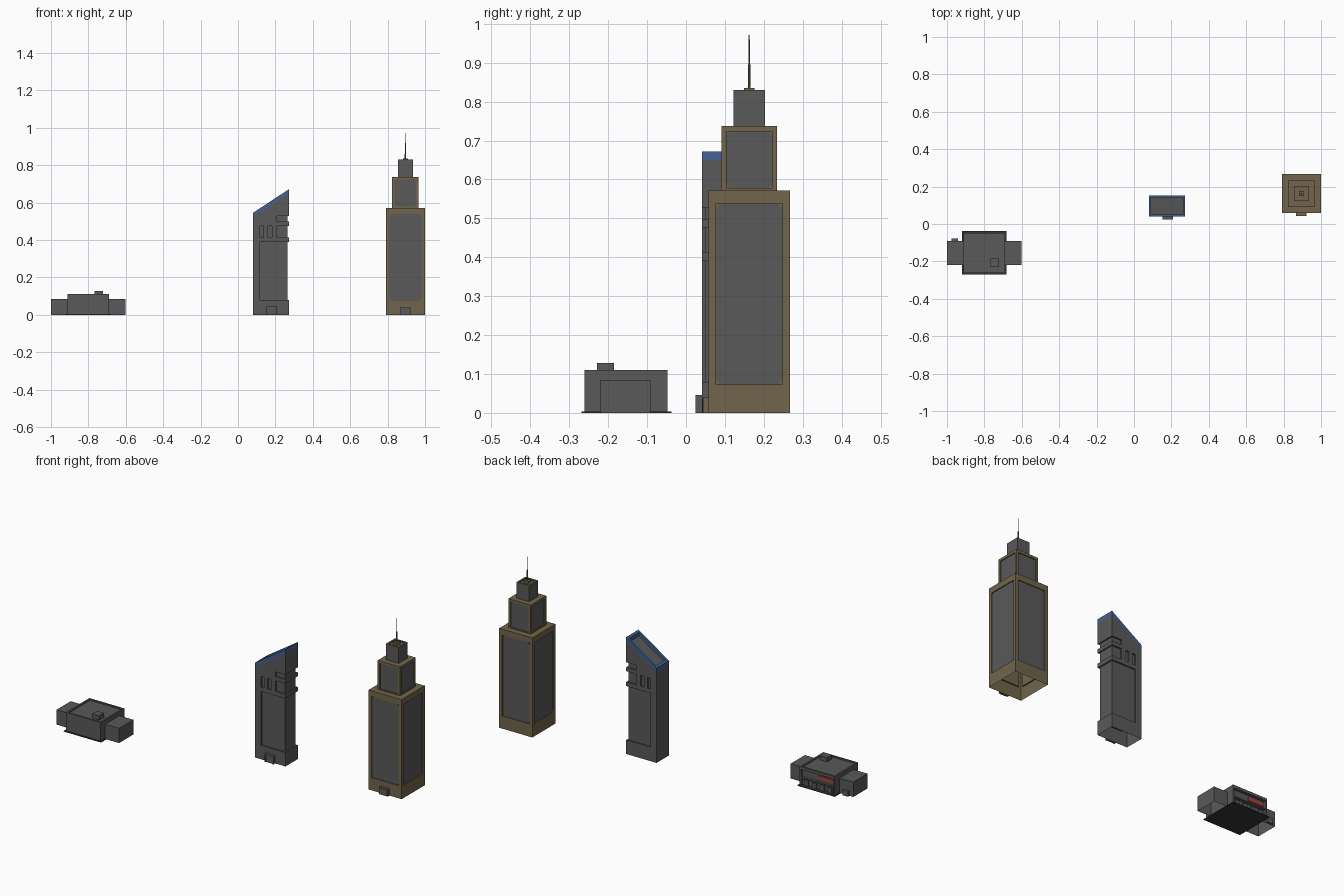
import bpy, bmesh, math
from mathutils import Matrix, Vector

if "Cube" in bpy.data.objects:
    bpy.data.objects.remove(bpy.data.objects["Cube"])


def material(name, r, g, b):
    m = bpy.data.materials.new(name)
    m.diffuse_color = (r, g, b, 1)
    m.use_nodes = True
    m.node_tree.nodes["Principled BSDF"].inputs["Base Color"].default_value = m.diffuse_color
    return m


GREY = material("concrete grey", 0.10, 0.10, 0.10)
BROWN = material("bronze brown", 0.165, 0.13, 0.07)
BLUE = material("trim blue", 0.06, 0.12, 0.29)
RED = material("sign red", 0.50, 0.05, 0.03)
DARK = material("paving dark", 0.035, 0.035, 0.035)


def add(name, bm, mat):
    bmesh.ops.recalc_face_normals(bm, faces=bm.faces)
    me = bpy.data.meshes.new(name)
    bm.to_mesh(me)
    bm.free()
    if mat:
        me.materials.append(mat)
    ob = bpy.data.objects.new(name, me)
    bpy.context.collection.objects.link(ob)
    return ob


def box(name, x, y, z, mat, slope=(0, 0)):
    """Box from ranges; slope raises the bottom / top on the +x side."""
    bm = bmesh.new()
    bmesh.ops.create_cube(bm, size=1)
    for v in bm.verts:
        i, j, k = (int(c > 0) for c in v.co)
        v.co = (x[i], y[j], z[k] + slope[k] * i)
    return add(name, bm, mat)


def cut(ob, *ranges):
    """Subtract boxes given as (x, y, z) ranges."""
    for r in ranges:
        cutter = box("cutter", *r, None)
        cutter.hide_render = True
        mod = ob.modifiers.new("cut", 'BOOLEAN')
        mod.operation, mod.solver, mod.object = 'DIFFERENCE', 'EXACT', cutter
        bpy.context.view_layer.update()
        dg = bpy.context.evaluated_depsgraph_get()
        me = bpy.data.meshes.new_from_object(ob.evaluated_get(dg))
        ob.modifiers.clear()
        ob.data = me
        bpy.data.objects.remove(cutter)


def open_bottom(ob):
    bm = bmesh.new()
    bm.from_mesh(ob.data)
    low = min(v.co.z for v in bm.verts)
    faces = [f for f in bm.faces if all(v.co.z < low + 1e-4 for v in f.verts)]
    bmesh.ops.delete(bm, geom=faces, context='FACES')
    bm.to_mesh(ob.data)
    bm.free()


def cylinder(name, x, y, z, r0, r1, mat):
    bm = bmesh.new()
    bmesh.ops.create_cone(bm, cap_ends=True, segments=8, radius1=r0, radius2=r1,
                          depth=z[1] - z[0])
    bmesh.ops.translate(bm, verts=bm.verts, vec=(x, y, (z[0] + z[1]) / 2))
    return add(name, bm, mat)


# --- Low building: slab, hall, wings, roof unit ---
box("shop_slab", (-0.92, -0.682), (-0.269, -0.037), (0, 0.004), DARK)
hall = box("shop_hall", (-0.912, -0.69), (-0.261, -0.047), (0.004, 0.11), GREY)
cut(hall, ((-0.902, -0.70), (-0.251, -0.057), (0.103, 0.2)),
    ((-0.904, -0.698), (-0.063, 0), (-0.1, 0.094)))
for name, x in (("left_wing", (-1, -0.912)), ("right_wing", (-0.69, -0.602))):
    open_bottom(box(name, x, (-0.22, -0.091), (0, 0.085), GREY))
box("roof_unit", (-0.767, -0.722), (-0.229, -0.185), (0.1, 0.128), GREY)
box("wing_door", (-0.976, -0.941), (-0.091, -0.077), (0, 0.03), GREY)
box("red_sign", (-0.9, -0.80), (-0.063, -0.059), (0.064, 0.08), RED)
box("shop_canopy", (-0.904, -0.698), (-0.063, -0.049), (0.043, 0.049), GREY)
for i in range(4):
    cx = -0.876 + i * 0.05
    box(f"shop_door_{i}", (cx - 0.013, cx + 0.013), (-0.063, -0.053), (0.004, 0.034), GREY)

# --- Slanted tower ---
X0, X1, Y0, Y1 = 0.08, 0.273, 0.041, 0.153
RISE, D = 0.127, 0.009
tower = box("slant_tower", (X0, X1), (Y0, Y1), (0, 0.523), GREY, (0, RISE))
# bands that wrap from the front, round the right side, to the back
for xl, z in ((0.118, (0.08, 0.39)), (0.209, (0.414, 0.476)), (0.209, (0.498, 0.527))):
    cut(tower, ((xl, 0.3), (0, Y0 + D), z), ((xl, 0.3), (Y1 - D, 0.2), z),
        ((X1 - 0.008, 0.3), (0, 0.2), z))
# narrow slots on front and back
for x in ((0.118, 0.137), (0.16, 0.182)):
    for y in ((0, Y0 + D), (Y1 - D, 0.2)):
        cut(tower, (x, y, (0.414, 0.476)))
open_bottom(tower)
rim = box("slant_roof_rim", (X0, X1), (Y0, Y1), (0.523, 0.545), BLUE, (RISE, RISE))
cut(rim, ((X0 + 0.011, X1 - 0.011), (Y0 + 0.011, Y1 - 0.011), (0.4, 0.8)))
porch = box("slant_tower_entrance", (0.152, 0.208), (0.025, Y0), (0, 0.046), GREY)
cut(porch, ((0.158, 0.202), (0, 0.029), (-0.1, 0.04)))

# --- Stepped tower ---
CX, CY = 0.895, 0.1625


def window_plate(name, dist, half, z, c, angle):
    """Thin panel with clipped corners, facing out from the tower axis."""
    bm = bmesh.new()
    a, b = z
    pts = [(-half + c, a), (half - c, a), (half, a + c), (half, b - c),
           (half - c, b), (-half + c, b), (-half, b - c), (-half, a + c)]
    face = bm.faces.new([bm.verts.new((u, -dist, w)) for u, w in pts])
    ext = bmesh.ops.extrude_face_region(bm, geom=[face])["geom"]
    bmesh.ops.translate(bm, verts=[g for g in ext if isinstance(g, bmesh.types.BMVert)],
                        vec=Vector((0, -0.002, 0)))
    bm.transform(Matrix.Translation((CX, CY, 0)) @ Matrix.Rotation(angle, 4, 'Z'))
    add(name, bm, GREY)


def tier(name, h, z, panel_half, pz, clip):
    d = 0.007
    ob = box(name, (CX - h, CX + h), (CY - h, CY + h), z, BROWN)
    for s in (-1, 1):
        side = sorted((s * (h - d), s * (h + 0.1)))
        out_x = (CX + side[0], CX + side[1])
        out_y = (CY + side[0], CY + side[1])
        cut(ob, (out_x, (CY - panel_half, CY + panel_half), pz),
            ((CX - panel_half, CX + panel_half), out_y, pz))
    open_bottom(ob)
    for i in range(4):
        window_plate(f"{name}_window_{i}", h - d, panel_half, pz, clip, i * math.pi / 2)


tier("lower_tier", 0.105, (0, 0.572), 0.086, (0.073, 0.538), 0.014)
tier("middle_tier", 0.071, (0.572, 0.738), 0.058, (0.578, 0.723), 0.009)
top = box("top_tier", (CX - 0.04, CX + 0.04), (CY - 0.04, CY + 0.04), (0.738, 0.83), GREY)
cut(top, ((CX - 0.031, CX + 0.031), (CY - 0.031, CY + 0.031), (0.824, 0.9)))
top.data.materials.append(BROWN)
for f in top.data.polygons:
    f.material_index = int(f.normal.z > 0.5)
box("spire_plinth", (CX - 0.014, CX + 0.014), (CY - 0.014, CY + 0.014), (0.82, 0.835), BROWN)
cylinder("spire_base", CX, CY, (0.835, 0.895), 0.0038, 0.003, BROWN)
cylinder("spire_tip", CX, CY, (0.895, 0.972), 0.0022, 0.0012, BROWN)
box("stepped_tower_entrance", (CX - 0.028, CX + 0.028), (0.044, CY - 0.105), (0, 0.041), BROWN)
box("stepped_tower_door", (CX - 0.024, CX + 0.024), (0.042, 0.044), (0, 0.037), GREY)
